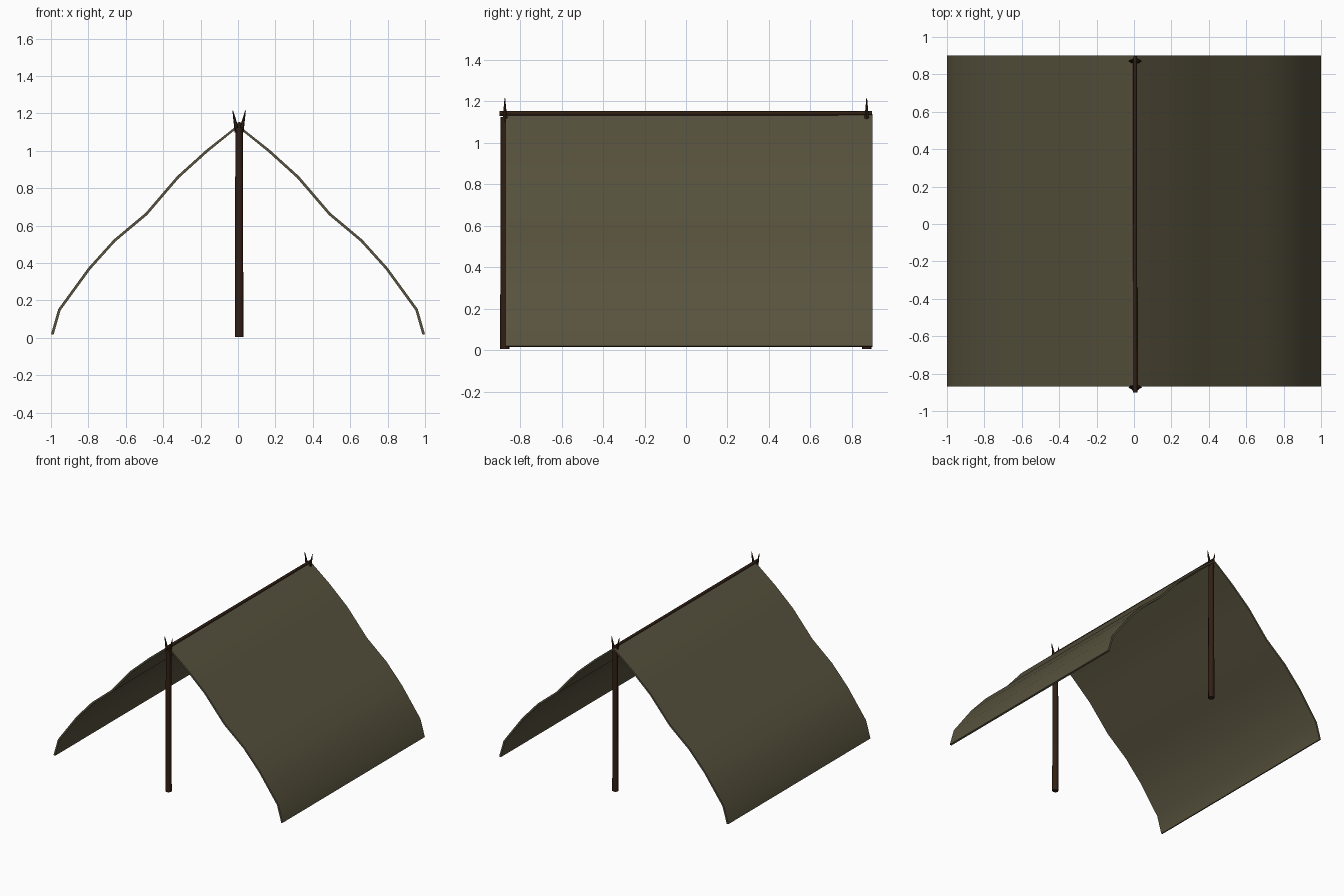
import bpy
from mathutils import Vector

if "Cube" in bpy.data.objects:
    bpy.data.objects.remove(bpy.data.objects["Cube"])


def material(name, color):
    m = bpy.data.materials.new(name)
    m.diffuse_color = (*color, 1)
    m.use_nodes = True
    m.node_tree.nodes["Principled BSDF"].inputs["Base Color"].default_value = m.diffuse_color
    return m


canvas_mat = material("olive_canvas", (0.098, 0.086, 0.048))
wood_mat = material("dark_wood", (0.032, 0.014, 0.007))


def smooth(obj, angle):
    bpy.ops.object.select_all(action='DESELECT')
    obj.select_set(True)
    bpy.context.view_layer.objects.active = obj
    bpy.ops.object.shade_smooth_by_angle(angle=angle)


def stick(name, a, b, r1, r2, sides=8):
    """Tapered branch from point a to point b."""
    a, b = Vector(a), Vector(b)
    d = b - a
    bpy.ops.mesh.primitive_cone_add(
        vertices=sides, radius1=r1, radius2=r2, depth=d.length,
        location=(a + b) / 2, rotation=d.to_track_quat('Z', 'Y').to_euler())
    obj = bpy.context.object
    obj.name = name
    obj.data.materials.append(wood_mat)
    smooth(obj, 0.9)
    return obj


# Canvas sheet: half profile (x, z) from ridge to hem, mirrored and extruded
half = [(0.165, 1.0), (0.32, 0.86), (0.49, 0.662), (0.66, 0.52),
        (0.795, 0.37), (0.955, 0.15), (0.993, 0.018)]
profile = [(-x, z) for x, z in reversed(half)] + [(0, 1.132)] + half
n = len(profile)
verts = [(x, y, z) for y in (-0.87, 0.90) for x, z in profile]
faces = [(i, i + 1, n + i + 1, n + i) for i in range(n - 1)]
mesh = bpy.data.meshes.new("canvas_sheet")
mesh.from_pydata(verts, [], faces)
sheet = bpy.data.objects.new("canvas_sheet", mesh)
bpy.context.collection.objects.link(sheet)
mesh.materials.append(canvas_mat)
solid = sheet.modifiers.new("thickness", 'SOLIDIFY')
solid.thickness = 0.014
solid.offset = 0
bpy.context.view_layer.objects.active = sheet
sheet.select_set(True)
bpy.ops.object.modifier_apply(modifier=solid.name)
smooth(sheet, 0.9)

# Ridge pole along the top
cx = 0.006
stick("ridge_pole", (cx, -0.90, 1.142), (cx, 0.897, 1.142), 0.012, 0.010)

# Forked upright at each end
for end, y in (("front", -0.873), ("back", 0.871)):
    stick(end + "_upright", (cx, y, 0.005), (cx, y, 1.125), 0.023, 0.020)
    for side, s in (("left", -1), ("right", 1)):
        stick(f"{end}_{side}_prong", (cx + s * 0.010, y, 1.10),
              (cx + s * 0.034, y, 1.215), 0.014, 0.002, 6)
